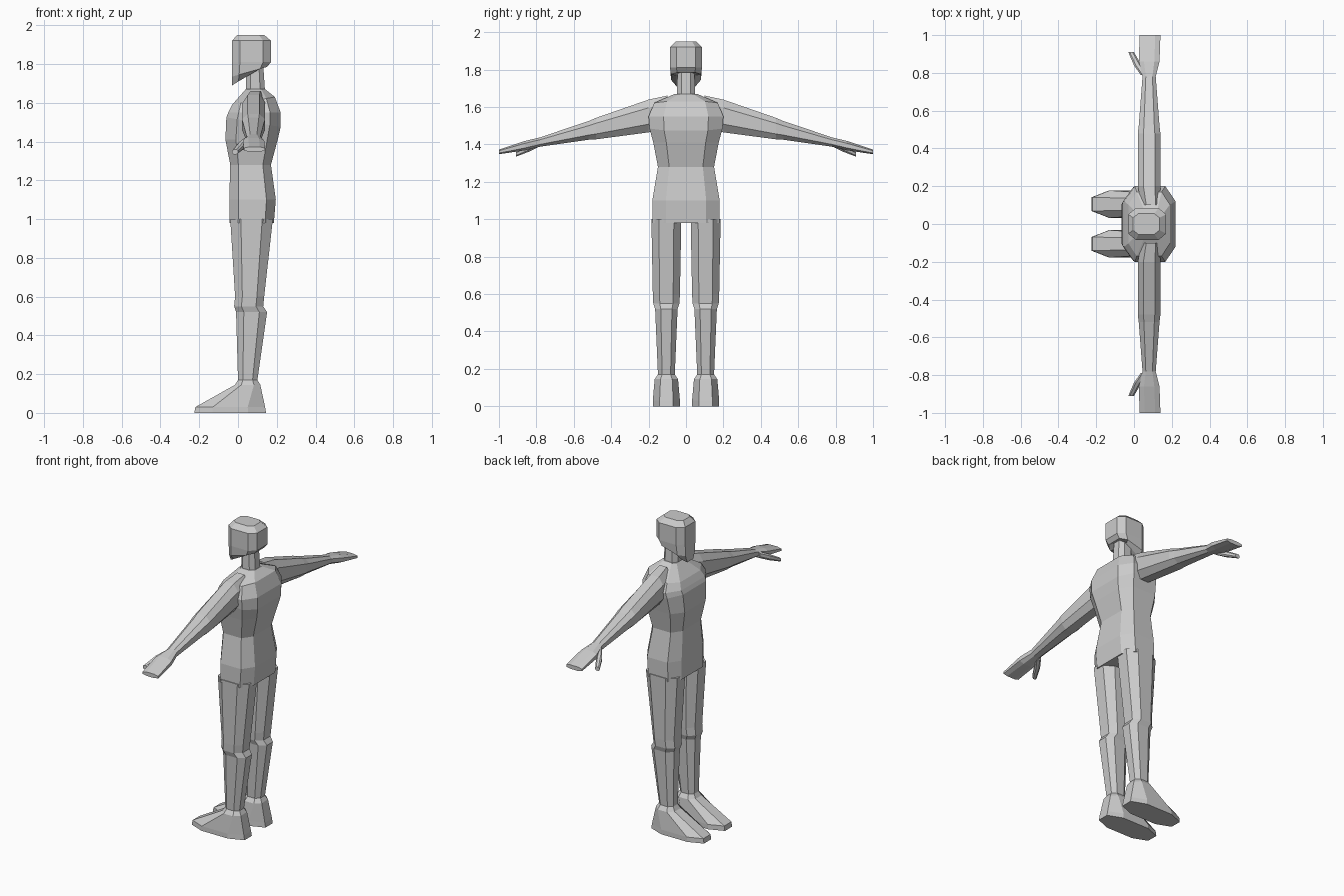
import bpy
import bmesh

cube = bpy.data.objects.get("Cube")
if cube:
    bpy.data.objects.remove(cube)

GREY = (0.6, 0.6, 0.6, 1)
clay = bpy.data.materials.new("plain grey")
clay.use_nodes = True
clay.diffuse_color = GREY
clay.node_tree.nodes["Principled BSDF"].inputs["Base Color"].default_value = GREY


def cut_corner_outline(depth, width, cut):
    """Eight points round a rectangle whose corners are cut by a share of its size."""
    long_x, long_w = depth / 2, width / 2
    short_x, short_w = long_x - depth * cut, long_w - width * cut
    quarter = [(long_x, short_w), (short_x, long_w)]
    half = quarter + [(-x, w) for x, w in reversed(quarter)]
    return half + [(-x, -w) for x, w in half]


def upright(level, across):
    """Sections stacked up z, spread across y."""
    return across, level


def sideways(level, across):
    """Sections stacked along y, spread across z."""
    return level, across


def loft(name, sections, place=upright, centre=lambda level: 0, side=1, cut=0.25):
    """Skin sections given as (level, x, depth, width, rise from front to back)."""
    bm = bmesh.new()
    rings = []
    for level, middle, depth, width, *rise in sections:
        slope = rise[0] / depth if rise else 0
        ring = []
        for x, across in cut_corner_outline(depth, width, cut):
            y, z = place(level + slope * x, centre(level) + across)
            ring.append(bm.verts.new((middle + x, side * y, z)))
        rings.append(ring)
    for low, high in zip(rings, rings[1:]):
        for i in range(len(low)):
            bm.faces.new((low[i - 1], low[i], high[i], high[i - 1]))
    bm.faces.new(rings[0])
    bm.faces.new(rings[-1])
    bmesh.ops.recalc_face_normals(bm, faces=bm.faces)
    mesh = bpy.data.meshes.new(name)
    bm.to_mesh(mesh)
    bm.free()
    mesh.materials.append(clay)
    obj = bpy.data.objects.new(name, mesh)
    bpy.context.collection.objects.link(obj)


def leg_line(level):
    """Distance of the leg's middle from the body's middle."""
    return 0.105


def arm_line(level):
    """Height of the arm's middle, dropping evenly towards the hand."""
    return 1.6 - 0.24 * level


def thumb_line(level):
    """The thumb drops more steeply than the arm."""
    return arm_line(level) - 0.25 * (level - 0.77)


# Torso from crotch to collar
crotch = (0.98, 0.07, 0.23, 0.36)
hips = (1.1, 0.075, 0.24, 0.36)
waist = (1.28, 0.065, 0.21, 0.3)
ribs = (1.41, 0.07, 0.27, 0.35)
chest = (1.5, 0.08, 0.28, 0.39, -0.05)
shoulders = (1.55, 0.085, 0.27, 0.4)
shoulder_top = (1.61, 0.08, 0.22, 0.34, 0.04)
collar = (1.67, 0.09, 0.1, 0.12)
loft("torso", [crotch, hips, waist, ribs, chest, shoulders, shoulder_top, collar],
     cut=0.2)

# Neck and head, with the jaw sloping down to the chin
loft("neck", [(1.65, 0.09, 0.1, 0.1), (1.8, 0.085, 0.09, 0.09)])
chin = (1.74, 0.05, 0.16, 0.1, 0.1)
jaw = (1.76, 0.06, 0.18, 0.16, 0.05)
cheeks = (1.81, 0.07, 0.2, 0.17)
brow = (1.92, 0.07, 0.2, 0.17)
crown = (1.95, 0.065, 0.14, 0.11)
loft("head", [chin, jaw, cheeks, brow, crown], cut=0.2)

# Leg rings, including the small knee ridge, and the wedge foot
hip = (1, 0.07, 0.22, 0.16)
thigh = (0.6, 0.06, 0.15, 0.145)
knee = (0.55, 0.055, 0.15, 0.14)
calf = (0.52, 0.07, 0.16, 0.12)
ankle = (0.17, 0.05, 0.1, 0.09)
foot_top = (0.145, 0.05, 0.13, 0.125)
toe_height = (0.03, -0.04, 0.36, 0.145)
sole = (0, -0.04, 0.37, 0.145)

# Arm rings down to the flat hand, and the thumb
arm_root = (0.1, 0.09, 0.1, 0.17)
shoulder = (0.2, 0.08, 0.12, 0.175)
above_elbow = (0.48, 0.08, 0.12, 0.115)
below_elbow = (0.52, 0.08, 0.11, 0.1)
wrist = (0.78, 0.08, 0.07, 0.05)
palm = (0.86, 0.08, 0.11, 0.05)
fingertips = (1, 0.085, 0.11, 0.025)
thumb_root = (0.79, 0.055, 0.04, 0.04)
thumb_joint = (0.84, 0.02, 0.04, 0.04)
thumb_tip = (0.91, -0.015, 0.03, 0.025)

for label, side in (("left", -1), ("right", 1)):
    loft(label + "_leg", [ankle, calf, knee, thigh, hip], upright, leg_line, side)
    loft(label + "_foot", [sole, toe_height, foot_top, ankle], upright, leg_line, side)
    loft(label + "_arm", [arm_root, shoulder, above_elbow, below_elbow, wrist],
         sideways, arm_line, side)
    loft(label + "_hand", [wrist, palm, fingertips], sideways, arm_line, side)
    loft(label + "_thumb", [thumb_root, thumb_joint, thumb_tip],
         sideways, thumb_line, side)
